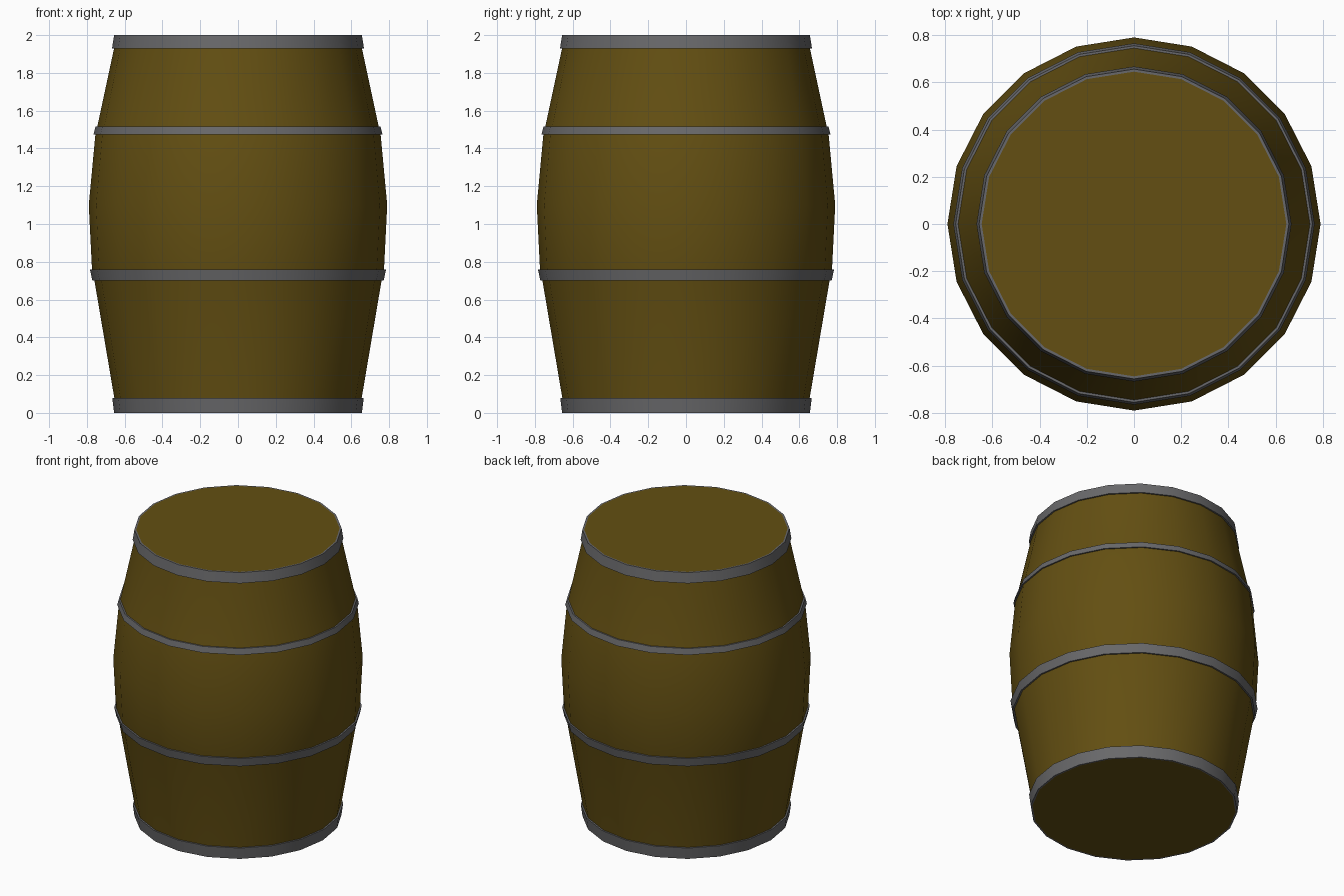
import bpy
import math

SIDES = 20

cube = bpy.data.objects.get("Cube")
if cube:
    bpy.data.objects.remove(cube, do_unlink=True)


def material(name, color, roughness):
    mat = bpy.data.materials.new(name)
    mat.use_nodes = True
    mat.diffuse_color = color
    bsdf = mat.node_tree.nodes["Principled BSDF"]
    bsdf.inputs["Base Color"].default_value = color
    bsdf.inputs["Roughness"].default_value = roughness
    return mat


def lathe(name, profile, mat, closed):
    """Spin (radius, height) points about z; cap the ends unless the loop is closed."""
    verts = []
    for radius, z in profile:
        for i in range(SIDES):
            a = math.tau * i / SIDES
            verts.append((radius * math.cos(a), radius * math.sin(a), z))
    rows = len(profile)
    faces = []
    for r in range(rows if closed else rows - 1):
        low, high = r * SIDES, (r + 1) % rows * SIDES
        for i in range(SIDES):
            j = (i + 1) % SIDES
            faces.append((low + i, low + j, high + j, high + i))
    if not closed:
        faces.append(tuple(reversed(range(SIDES))))
        faces.append(tuple(range((rows - 1) * SIDES, rows * SIDES)))
    mesh = bpy.data.meshes.new(name)
    mesh.from_pydata(verts, [], faces)
    mesh.materials.append(mat)
    obj = bpy.data.objects.new(name, mesh)
    bpy.context.collection.objects.link(obj)
    bpy.ops.object.select_all(action="DESELECT")
    obj.select_set(True)
    bpy.context.view_layer.objects.active = obj
    bpy.ops.object.shade_smooth_by_angle(angle=math.radians(30))
    return obj


wood = material("brown wood", (0.125, 0.078, 0.006, 1), 0.8)
metal = material("grey metal", (0.14, 0.14, 0.145, 1), 0.6)

# Bulging wooden body with flat lids
lathe("barrel_body", [(0.645, 0), (0.655, 0.08), (0.76, 0.70), (0.773, 0.76),
                      (0.79, 1.1), (0.755, 1.475), (0.745, 1.515),
                      (0.656, 1.93), (0.645, 2)], wood, False)

# Metal hoops: bottom height and outer radius, then top height and outer radius
hoops = {
    "bottom_hoop": (0, 0.656, 0.08, 0.666),
    "lower_hoop": (0.70, 0.771, 0.76, 0.784),
    "upper_hoop": (1.475, 0.765, 1.515, 0.755),
    "top_hoop": (1.93, 0.667, 2, 0.656),
}
DEPTH = 0.012
for name, (z0, r0, z1, r1) in hoops.items():
    lathe(name, [(r0, z0), (r1, z1), (r1 - DEPTH, z1), (r0 - DEPTH, z0)], metal, True)
